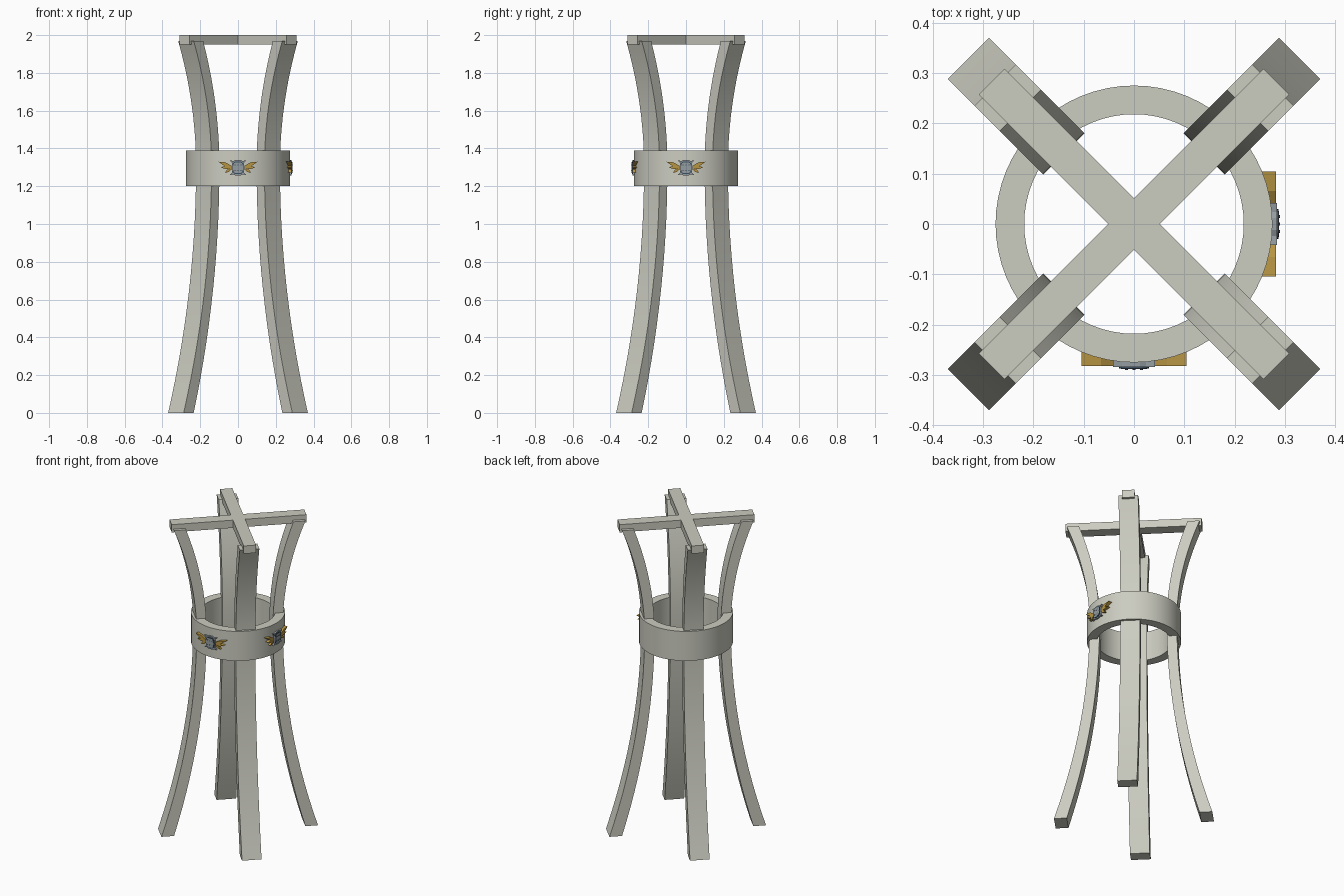
import bpy, bmesh, math
from mathutils import Matrix, Vector

if "Cube" in bpy.data.objects:
    bpy.data.objects.remove(bpy.data.objects["Cube"])


def material(name, rgb):
    m = bpy.data.materials.new(name)
    m.diffuse_color = (*rgb, 1)
    m.use_nodes = True
    m.node_tree.nodes["Principled BSDF"].inputs["Base Color"].default_value = m.diffuse_color
    return m


STONE = material("pale_stone", (0.60, 0.605, 0.53))
GOLD = material("gold", (0.47, 0.30, 0.055))
STEEL = material("steel_grey", (0.30, 0.34, 0.36))
NAVY = material("dark_blue", (0.045, 0.08, 0.12))


def finish(name, bm, mat, matrix=None):
    if matrix:
        bm.transform(matrix)
    bmesh.ops.recalc_face_normals(bm, faces=bm.faces)
    me = bpy.data.meshes.new(name)
    bm.to_mesh(me)
    bm.free()
    me.materials.append(mat)
    ob = bpy.data.objects.new(name, me)
    bpy.context.collection.objects.link(ob)
    return ob


def smooth(ob):
    bpy.ops.object.select_all(action='DESELECT')
    ob.select_set(True)
    bpy.context.view_layer.objects.active = ob
    bpy.ops.object.shade_smooth_by_angle(angle=math.radians(30))


def turn(angle):
    return Matrix.Rotation(math.radians(angle), 4, 'Z')


def loft(sections, closed=False):
    """Skin a run of equal-length vertex loops."""
    bm = bmesh.new()
    loops = [[bm.verts.new(p) for p in s] for s in sections]
    pairs = list(zip(loops, loops[1:]))
    if closed:
        pairs.append((loops[-1], loops[0]))
    for a, b in pairs:
        for i in range(len(a)):
            j = (i + 1) % len(a)
            bm.faces.new((a[i], a[j], b[j], b[i]))
    if not closed:
        bm.faces.new(loops[0])
        bm.faces.new(loops[-1])
    return bm


# Legs: square bars bowed inward to a waist inside the ring
WAIST, TOP, HALF = 1.3, 1.97, 0.058


def leg_section(z):
    if z < WAIST:
        t = ((WAIST - z) / WAIST) ** 2
        inner, outer = 0.197 + 0.193 * t, 0.256 + 0.209 * t
    else:
        t = ((z - WAIST) / (TOP - WAIST)) ** 2
        inner, outer = 0.197 + 0.122 * t, 0.256 + 0.134 * t
    return [(inner, -HALF, z), (outer, -HALF, z), (outer, HALF, z), (inner, HALF, z)]


heights = [WAIST * i / 14 for i in range(14)] + [WAIST + (TOP - WAIST) * i / 10 for i in range(11)]
for k in range(4):
    leg = finish(f"leg_{k + 1}", loft([leg_section(z) for z in heights]), STONE, turn(45 + 90 * k))
    smooth(leg)

# Crossed top bars
for k, name in enumerate(("top_bar_a", "top_bar_b")):
    bm = bmesh.new()
    bmesh.ops.create_cube(bm, size=1, matrix=Matrix.Diagonal((0.80, 0.073, 0.05, 1)))
    finish(name, bm, STONE, turn(45 + 90 * k) @ Matrix.Translation((0, 0, 1.975)))

# Waist ring
N = 64
ring = []
for i in range(N):
    c, s = math.cos(math.tau * i / N), math.sin(math.tau * i / N)
    ring.append([(r * c, r * s, z) for r, z in ((0.218, 1.2), (0.275, 1.2), (0.275, 1.39), (0.218, 1.39))])
smooth(finish("waist_ring", loft(ring, closed=True), STONE))


# Badges: extruded outlines on the front and right of the ring
CENTRE = 1.298


def plate(name, outline, back, front, mat, angle):
    sections = [[(x, -d, CENTRE + z) for x, z in outline] for d in (back, front)]
    return finish(name, loft(sections), mat, turn(angle))


def leaf(root, tip, width):
    a, b = Vector(root), Vector(tip)
    d = (b - a).normalized()
    n = Vector((-d.y, d.x)) * width
    mid = a.lerp(b, 0.5)
    return [a - n * 0.4, mid - n, b, mid + n, a + n * 0.4]


LEAVES = [((0.035, 0.006), (0.104, 0.032), 0.010),
          ((0.035, 0.000), (0.092, 0.002), 0.009),
          ((0.035, -0.006), (0.070, -0.026), 0.008)]
# One quarter of the shield, with a spike at the corner
QUARTER = [(0.030, 0.010), (0.031, 0.025), (0.042, 0.038), (0.024, 0.036), (0.012, 0.041)]


def shield(scale_x, scale_z):
    right = [(x, -z) for x, z in reversed(QUARTER)] + QUARTER
    full = right + [(-x, z) for x, z in reversed(right)]
    return [(x * scale_x, z * scale_z) for x, z in full]


def oval(w, h, n=16):
    pts = []
    for i in range(n):
        c, s = math.cos(math.tau * i / n), math.sin(math.tau * i / n)
        pts.append((math.copysign(w * abs(c) ** 0.6, c), math.copysign(h * abs(s) ** 0.6, s)))
    return pts


for side, angle in (("front", 0), ("right", 90)):
    for mirror, hand in ((1, "a"), (-1, "b")):
        for i, (root, tip, w) in enumerate(LEAVES):
            pts = [(p[0] * mirror, p[1]) for p in leaf(root, tip, w)]
            plate(f"{side}_leaf_{hand}{i + 1}", pts, 0.252, 0.282, GOLD, angle)
    plate(f"{side}_shield", shield(1, 1), 0.262, 0.284, STEEL, angle)
    plate(f"{side}_shield_rim", oval(0.030, 0.034), 0.275, 0.287, NAVY, angle)
    plate(f"{side}_shield_face", oval(0.026, 0.029), 0.275, 0.2885, STEEL, angle)
    # Rows of small studs
    for row in (-0.014, 0.014):
        for col in (-0.015, 0, 0.015):
            stud = [(col + x, row + z) for x, z in oval(0.003, 0.003, 6)]
            plate(f"{side}_stud", stud, 0.28, 0.29, NAVY, angle)
